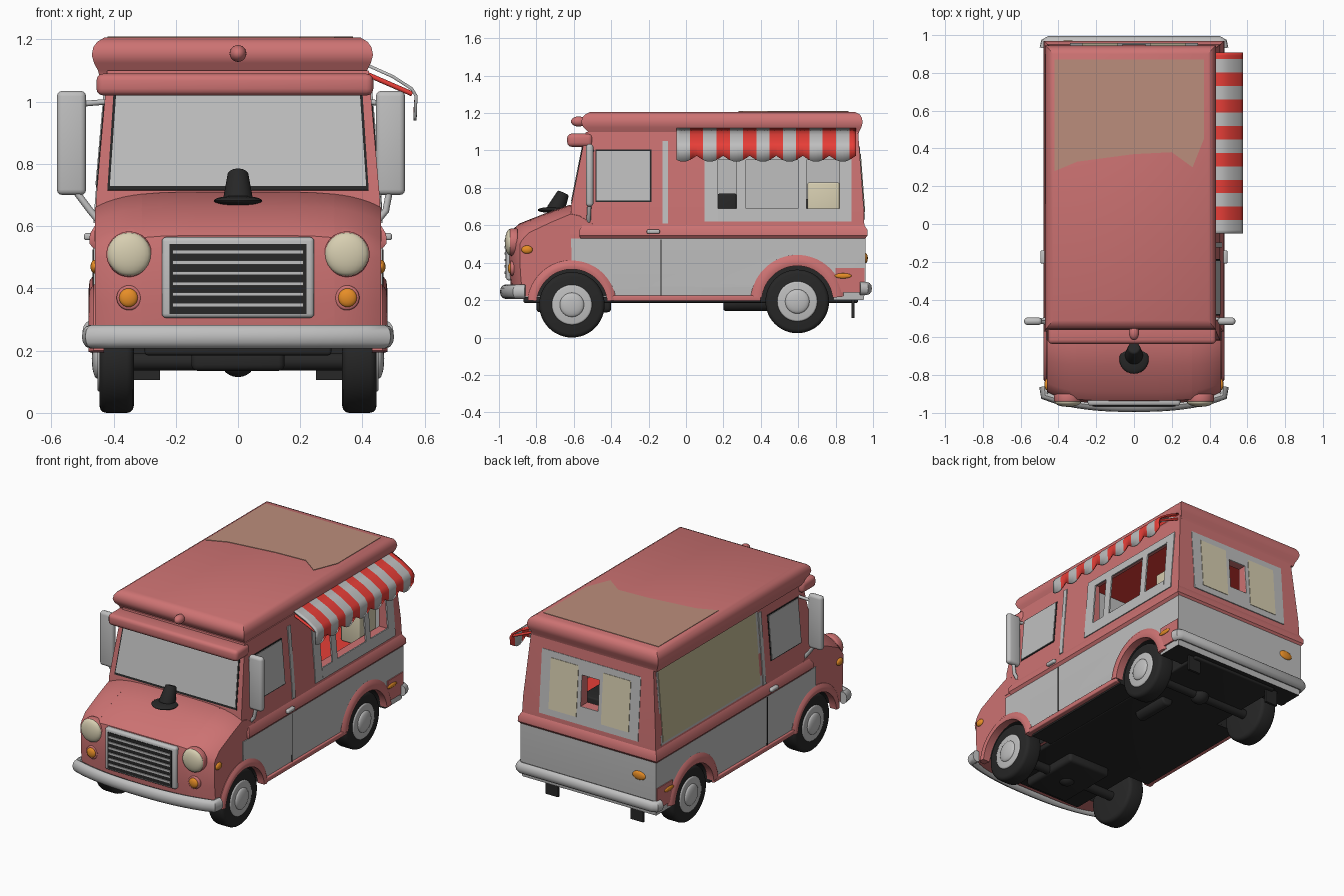
import bpy, bmesh, math
from mathutils import Vector, Matrix

if "Cube" in bpy.data.objects:
    bpy.data.objects.remove(bpy.data.objects["Cube"])

COLORS = {"pink": (.61, .17, .17), "grey_white": (.52, .52, .52), "black": (.02, .02, .02),
          "cream": (.68, .62, .44), "khaki": (.54, .49, .30), "red": (.83, .05, .04),
          "orange": (.80, .27, .02), "tan": (.50, .27, .20)}
MATS = {k: bpy.data.materials.new(k) for k in COLORS}
for k, c in COLORS.items():
    MATS[k].diffuse_color = (*c, 1)

def make(name, bm, *mats):
    bmesh.ops.recalc_face_normals(bm, faces=bm.faces[:])
    me = bpy.data.meshes.new(name)
    bm.to_mesh(me)
    bm.free()
    for m in mats:
        me.materials.append(MATS[m])
    ob = bpy.data.objects.new(name, me)
    bpy.context.collection.objects.link(ob)
    return ob

def box(name, x, y, z, mat, bevel=0.0):
    bm = bmesh.new()
    bmesh.ops.create_cube(bm, size=1)
    for v in bm.verts:
        v.co = Vector([(a + b) / 2 + c * abs(b - a) for c, (a, b) in zip(v.co, (x, y, z))])
    if bevel:
        bmesh.ops.bevel(bm, geom=bm.edges[:], offset=bevel, segments=3, affect='EDGES', profile=.5)
    return make(name, bm, mat)

def ball(name, loc, size, mat):
    bm = bmesh.new()
    bmesh.ops.create_uvsphere(bm, u_segments=24, v_segments=12, radius=1)
    for v in bm.verts:
        v.co = Vector([l + c * s for l, c, s in zip(loc, v.co, size)])
    return make(name, bm, mat)

def rod(name, a, b, r, mat, r2=None, bevel=0.0):
    a, b = Vector(a), Vector(b)
    bm = bmesh.new()
    bmesh.ops.create_cone(bm, cap_ends=True, segments=48, radius1=r, radius2=r2 or r, depth=(b - a).length)
    if bevel:
        rim = [e for e in bm.edges if abs(e.verts[0].co.z - e.verts[1].co.z) < 1e-5]
        bmesh.ops.bevel(bm, geom=rim, offset=bevel, segments=3, affect='EDGES', profile=.5)
    bm.transform(Matrix.Translation((a + b) / 2) @ (b - a).to_track_quat('Z', 'Y').to_matrix().to_4x4())
    return make(name, bm, mat)

def loft(name, rings, *mats):
    """Closed solid through rings of points with equal counts."""
    bm = bmesh.new()
    loops = [[bm.verts.new(p) for p in ring] for ring in rings]
    n = len(loops[0])
    for p, q in zip(loops, loops[1:]):
        for i in range(n):
            bm.faces.new((p[i], p[(i + 1) % n], q[(i + 1) % n], q[i]))
    bm.faces.new(loops[0])
    bm.faces.new(loops[-1])
    return make(name, bm, *mats)

def stack(name, rects, *mats):  # rectangles: half width, y front, y back, z
    return loft(name, [((-w, a, z), (w, a, z), (w, b, z), (-w, b, z)) for w, a, b, z in rects], *mats)

def plate(name, pts, n, mat, t=.006):
    n = Vector(n).normalized()
    return loft(name, [[Vector(p) + n * d for p in pts] for d in (-.003, t)], mat)

def tube(name, pts, r, mat, zs=1.0):
    cu = bpy.data.curves.new(name, 'CURVE')
    cu.dimensions, cu.bevel_depth, cu.bevel_resolution, cu.use_fill_caps = '3D', r, 4, True
    sp = cu.splines.new('POLY')
    sp.points.add(len(pts) - 1)
    for p, co in zip(sp.points, pts):
        p.co = (*co, 1)
    ob = bpy.data.objects.new(name, cu)
    bpy.context.collection.objects.link(ob)
    bpy.ops.object.select_all(action='DESELECT')
    ob.select_set(True)
    bpy.context.view_layer.objects.active = ob
    bpy.ops.object.convert(target='MESH')
    me = bpy.context.view_layer.objects.active.data
    for v in me.vertices:
        v.co.z = pts[0][2] + (v.co.z - pts[0][2]) * zs
    me.materials.clear()
    me.materials.append(MATS[mat])

def cut(ob, cutter):
    m = ob.modifiers.new("cut", 'BOOLEAN')
    m.operation, m.solver, m.object = 'DIFFERENCE', 'EXACT', cutter
    bpy.context.view_layer.objects.active = ob
    bpy.ops.object.modifier_apply(modifier=m.name)
    bpy.data.objects.remove(cutter)

def sx(z):  # half width of the body side at a height
    return .465 if z < .56 else (.455 - .0875 * (z - .7) if z > .7 else .462 - .0467 * (z - .55))

def side(name, s, y0, y1, z0, z1, mat, t=.006):
    plate(name, [(s * sx(z), y, z) for y, z in ((y0, z0), (y1, z0), (y1, z1), (y0, z1))], (s, 0, .07), mat, t)

def back(name, x0, x1, z0, z1, mat, t=.006):
    plate(name, [(x, .95 - .075 * (z - .7), z) for x, z in ((x0, z0), (x1, z0), (x1, z1), (x0, z1))], (0, 1, .07), mat, t)

WHEELS = {"front": (-.61, .175, .175, .238), "rear": (.595, .193, .17, .25)}

# nose: rounded in plan, centre block plus two sides with wheel arches
def nose_ring(x, prof):
    q = (abs(x) / .46) ** 5
    return [(x, y + (.06 * q * max(0, (-y - .6) / .35) if math.hypot(y + .61, z - .175) > .2 else 0),
             z - (.05 * q if z > .56 else 0)) for y, z in prof]

shell = [(-.93, .22), (-.945, .35), (-.948, .50), (-.935, .57), (-.89, .61), (-.75, .665), (-.62, .71), (-.57, .70), (-.39, .54), (-.39, .22)]
arch = [(-.61 + .195 * math.cos(a), .175 + .195 * math.sin(a)) for a in [math.radians(13.5 + 153 * i / 24) for i in range(25)]]
centre = loft("nose_centre", [nose_ring(.31 * i / 5, shell) for i in range(-5, 6)], "pink", "black")
for p in centre.data.polygons:
    p.material_index = int(abs(p.normal.x) > .9)
for s in (-1, 1):
    ob = loft("nose_side", [nose_ring(s * x, shell + arch) for x in (.308, .34, .37, .40, .425, .445, .46)], "pink", "black")
    for p in ob.data.polygons:
        p.material_index = int(math.hypot(p.center.y + .61, p.center.z - .175) < .2 and abs(p.center.x) < .457)

# lower body with rear wheel wells
lower = stack("lower_body", [(.46, -.395, .95, .2), (.465, -.395, .96, .27), (.465, -.395, .96, .55)], "grey_white", "black")
wy, wz = WHEELS["rear"][:2]
for s in (-1, 1):
    cut(lower, rod("well_cutter", (s * .3, wy, wz), (s * .6, wy, wz), .195, "black"))
for p in lower.data.polygons:
    p.material_index = int(abs(p.center.x) < .457 and math.hypot(p.center.y - wy, p.center.z - wz) < .2)

# upper body with a hollow kitchen, service opening and rear opening
upper = stack("upper_body", [(.462, -.62, .955, .55), (.455, -.615, .95, .70), (.42, -.535, .92, 1.10)], "pink", "grey_white", "red")
cut(upper, box("kitchen_cutter", (-.39, .39), (-.02, .88), (.62, 1.06), "pink"))
cut(upper, box("service_cutter", (.36, .55), (.15, .83), (.68, .97), "pink"))
cut(upper, box("rear_cutter", (-.06, .06), (.85, 1.0), (.74, .93), "pink"))
for p in upper.data.polygons:
    c = p.center
    if abs(c.x) < .41 and -.03 < c.y < .885 and .6 < c.z < 1.08:
        p.material_index = 1 if abs(p.normal.z) < .5 else 2
stack("belt_ridge", [(.462, -.56, .955, .525), (.478, -.57, .97, .545), (.476, -.57, .97, .575), (.458, -.55, .95, .605)], "pink")
roof = stack("roof", [(.425, -.52, .92, 1.075), (.432, -.525, .925, 1.10), (.445, -.55, .938, 1.125), (.452, -.56, .945, 1.15),
                      (.447, -.555, .94, 1.175), (.435, -.54, .93, 1.192), (.41, -.51, .90, 1.207)], "pink")
roof.location.x = -.018
box("windshield_visor", (-.455, .435), (-.635, -.50), (1.02, 1.09), "pink", .022)
plate("roof_patch", [(x, y, 1.207) for x, y in ((-.42, .28), (-.3, .33), (0, .37), (.2, .38), (.31, .30), (.37, .45), (.37, .87), (-.42, .87))],
      (0, 0, 1), "tan", .003)
ball("roof_lamp", (0, -.575, 1.155), (.027, .04, .027), "pink")

# windshield
for nm, w0, w1, z0, z1, m, t in (("windshield_seal", .42, .40, .715, 1.03, "black", .003), ("windshield", .412, .392, .728, 1.02, "grey_white", .006)):
    plate(nm, [(x, -.615 + .2 * (z - .7), z) for x, z in ((-w0, z0), (w0, z0), (w1, z1), (-w1, z1))], (0, -1, .2), m, t)

# grille
box("grille_frame", (-.245, .245), (-.962, -.92), (.305, .565), "grey_white", .014)
box("grille_opening", (-.22, .22), (-.965, -.95), (.318, .543), "black")
for i in range(6):
    box("grille_slat", (-.21, .21), (-.970, -.955), (.341 + i * .034, .353 + i * .034), "grey_white")

# hood air vent, bumpers, tail light
ball("hood_vent_base", (0, -.715, .682), (.078, .078, .016), "black")
rod("hood_vent_pipe", (0, -.70, .675), (0, -.655, .775), .05, "black", .032, .01)
tube("front_bumper", [(.475, -.86, .245)] + [(.47 * u, -.968 + .06 * abs(u) ** 2.5, .245) for u in [1 - i / 8 for i in range(17)]]
     + [(-.475, -.86, .245)], .027, "grey_white", 1.4)
tube("rear_bumper", [(.475, .93, .262), (.47, .96, .262), (.45, .97, .262), (-.45, .97, .262), (-.47, .96, .262), (-.475, .93, .262)], .025, "grey_white", 1.35)
ball("tail_light", (-.35, .96, .425), (.045, .012, .027), "orange")

for s, sd in ((-1, "left"), (1, "right")):
    # lights
    rod(sd + "_headlight_ring", (s * .35, -.90, .51), (s * .35, -.942, .51), .073, "pink", None, .008)
    ball(sd + "_headlight", (s * .35, -.942, .51), (.070, .026, .070), "cream")
    rod(sd + "_signal_ring", (s * .35, -.89, .37), (s * .35, -.938, .37), .04, "pink", None, .008)
    ball(sd + "_signal", (s * .352, -.938, .37), (.030, .014, .030), "orange")
    ball(sd + "_front_marker", (s * .46, -.85, .47), (.014, .03, .022), "orange")
    # grey panel above and behind the front wheel
    plate(sd + "_front_panel", [(s * .46, y, z) for y, z in [(-.615, .53), (-.385, .53), (-.385, .222)] +
          [p for p in arch if p[0] > -.615]], (s, 0, 0), "grey_white", .005)
    # door, pillar and side trim
    side(sd + "_door_seal", s, -.485, -.185, .725, 1.005, "black", .003)
    side(sd + "_door_window", s, -.478, -.192, .732, .998, "grey_white")
    side(sd + "_pillar", s, -.125, -.097, .61, 1.05, "grey_white")
    side(sd + "_door_seam", s, -.136, -.132, .225, .525, "black", .002)
    box(sd + "_door_handle", (s * .46, s * .495), (-.21, -.14), (.555, .578), "grey_white", .008)
    box(sd + "_sill", (s * .44, s * .474), (-.41, .40), (.195, .225), "pink", .006)
    side(sd + "_rear_corner", s, .80, .955, .24, .37, "pink")
    ball(sd + "_rear_marker", (s * .472, .84, .33), (.008, .045, .014), "orange")
    # mirror and arms, mud flap
    x = .535 if s < 0 else .49
    box(sd + "_mirror", (s * (x - .047), s * (x + .047)), (-.535, -.495), (.70, 1.035), "grey_white", .018)
    tube(sd + "_mirror_lower_arm", [(s * .45, -.52, .62), (s * .475, -.52, .65), (s * x, -.515, .73)], .011, "grey_white")
    tube(sd + "_mirror_upper_arm", [(s * .42, -.50, 1.0), (s * x, -.51, .99)], .009, "grey_white")
    box(sd + "_mud_flap", (s * .25, s * .335), (.885, .90), (.105, .23), "black")
    # wheels and fender arches
    for k, (wy, wz, r, ro) in WHEELS.items():
        rod(f"{k}_{sd}_tyre", (s * .335, wy, wz), (s * .445, wy, wz), r, "black", None, .022)
        rod(f"{k}_{sd}_rim", (s * .40, wy, wz), (s * .452, wy, wz), .108, "grey_white", None, .01)
        ball(f"{k}_{sd}_hubcap", (s * .452, wy, wz), (.018, .065, .065), "grey_white")
        sec = ((.43, .19), (.476, .19), (.480, .205), (.477, ro - .018), (.464, ro), (.43, ro))
        angles = [math.radians(6 + 168 * i / 32) for i in range(33)]
        loft(f"{k}_{sd}_fender", [[(s * u, wy + q * math.cos(a), wz + q * math.sin(a)) for u, q in sec] for a in angles], "pink")
    # rear window halves
    back(sd + "_rear_frame", s * .06, s * .34, .63, 1.02, "grey_white", .003)
    back(sd + "_rear_pane", s * .085, s * .275, .67, .98, "cream")
back("rear_frame_bottom", -.06, .06, .63, .74, "grey_white", .003)
back("rear_frame_top", -.06, .06, .93, 1.02, "grey_white", .003)

# big panel on the left side
side("left_panel_frame", -1, -.095, .90, .615, 1.075, "grey_white", .002)
side("left_panel", -1, -.07, .885, .63, 1.07, "khaki", .005)

# service window frame, mullions and kitchen contents
for y0, y1, z0, z1 in ((.10, .17, .62, 1.0), (.82, .885, .62, 1.0), (.17, .82, .62, .69), (.17, .82, .95, 1.0), (.27, .32, .69, .95), (.60, .645, .69, .95)):
    side("service_window_frame", 1, y0, y1, z0, z1, "grey_white")
box("kitchen_box", (.25, .38), (.65, .82), (.62, .83), "cream", .01)
box("kitchen_machine", (.28, .38), (.17, .27), (.62, .77), "black", .01)
box("kitchen_cabinet", (-.2, .15), (.62, .82), (.62, .74), "black", .01)

# striped awning with scalloped edge
bm = bmesh.new()
rows = []
for j in range(55):
    low = .972 - .032 * abs(math.sin(math.pi * (j + 2) / 8))
    rows.append([bm.verts.new((x, -.05 + .01775 * j, z)) for x, z in ((.418, 1.122), (.50, 1.085), (.562, 1.045), (.577, 1.02), (.574, low))])
for j, (p, q) in enumerate(zip(rows, rows[1:])):
    for i in range(4):
        bm.faces.new((p[i], p[i + 1], q[i + 1], q[i])).material_index = (j // 4) % 2
awning = make("awning", bm, "grey_white", "red")
awning.modifiers.new("thickness", 'SOLIDIFY').thickness = .01
for y in (-.04, .895):
    tube("awning_arm", [(.41, y, 1.09), (.56, y, 1.025)], .008, "red")

# underside
box("chassis", (-.30, .30), (-.87, .92), (.185, .218), "black", .01)
box("floor_pan", (-.44, .44), (-.40, .40), (.188, .215), "black")
box("engine_pan", (-.15, .15), (-.80, -.40), (.135, .20), "black", .02)
for k, (wy, wz, r, ro) in WHEELS.items():
    rod(k + "_axle", (-.36, wy, wz - .01), (.36, wy, wz - .01), .028, "black")
    ball(k + "_differential", (0, wy, wz - .01), (.055, .055, .05), "black")
rod("muffler", (.12, .2, .182), (.12, .45, .182), .04, "black", None, .012)

# smooth shading that keeps the sharp edges
bpy.ops.object.select_all(action='SELECT')
bpy.context.view_layer.objects.active = awning
bpy.ops.object.shade_smooth_by_angle(angle=math.radians(35))

for m in bpy.data.materials:
    if m.users and not m.is_grease_pencil:
        m.use_nodes = True
        m.node_tree.nodes["Principled BSDF"].inputs["Base Color"].default_value = m.diffuse_color
